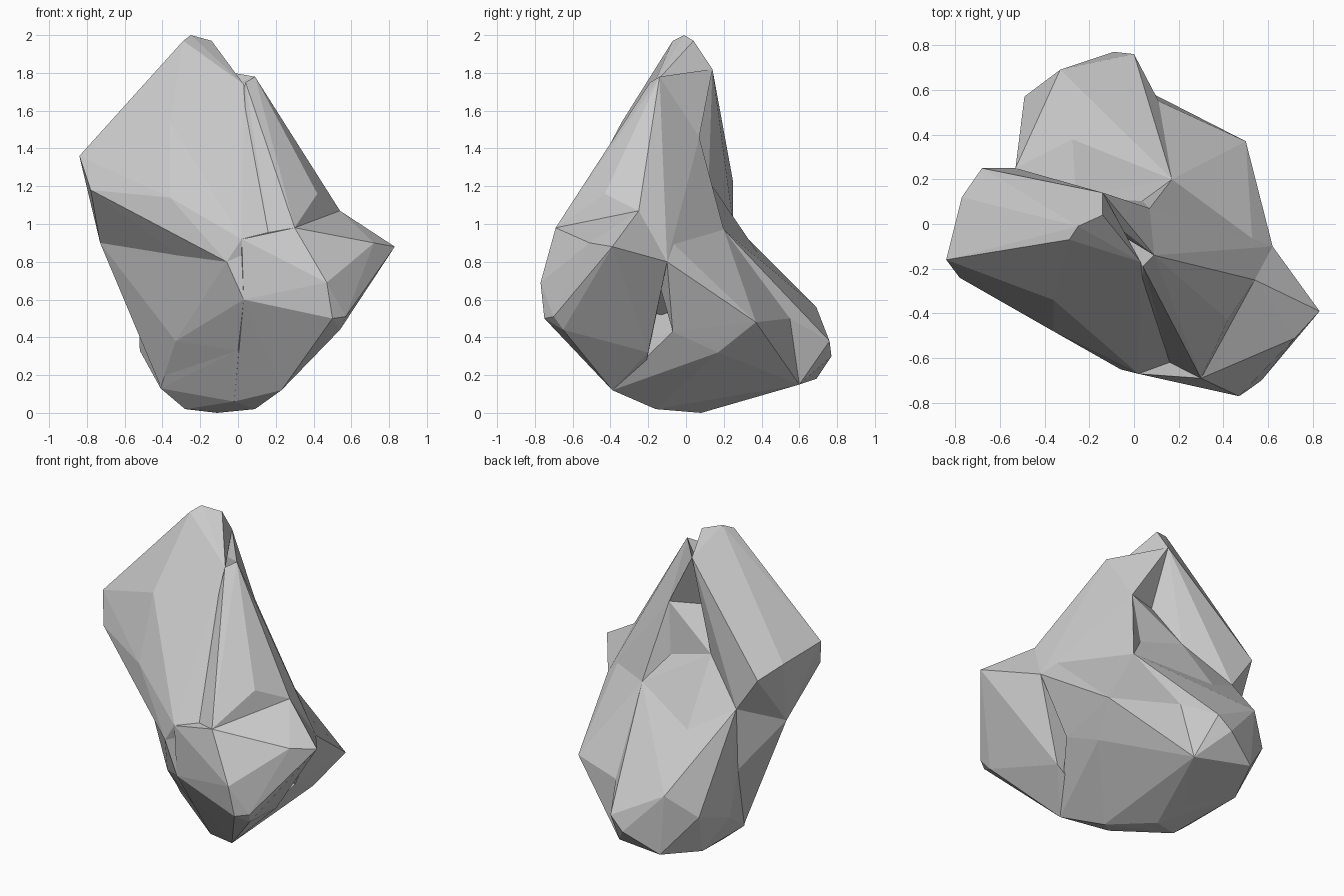
import bpy, bmesh


def chunk(name, corners):
    """A faceted convex block of stone spanned by a few corner points."""
    bm = bmesh.new()
    for c in corners:
        bm.verts.new(c)
    out = bmesh.ops.convex_hull(bm, input=bm.verts)
    loose = {v for v in out["geom_interior"] + out["geom_unused"]
             if isinstance(v, bmesh.types.BMVert)}
    bmesh.ops.delete(bm, geom=list(loose), context='VERTS')
    bmesh.ops.recalc_face_normals(bm, faces=bm.faces)
    mesh = bpy.data.meshes.new(name)
    bm.to_mesh(mesh)
    bm.free()
    ob = bpy.data.objects.new(name, mesh)
    bpy.context.collection.objects.link(ob)
    return ob


# Wide rounded foot
base = chunk("boulder", [
    (-.11, .08, 0), (.09, -.16, .02), (-.28, .02, .02), (-.02, -.25, .06),
    (.23, -.39, .12), (-.41, 0, .13), (.05, .60, .15), (-.41, .42, .13),
    (-.52, .30, .33), (-.52, .22, .60), (.11, .55, .50), (.50, .37, .48),
    (.41, .17, .32), (.17, .20, .97), (.45, -.07, .43), (-.53, .25, 1.0),
    (-.33, -.22, .38), (0, -.45, .33)])

# Lobe bulging out of the foot to the back
back_lobe = chunk("back_lobe", [
    (-.11, .08, .01), (.05, .60, .15), (-.30, .69, .18), (-.41, .42, .13),
    (-.09, .77, .30), (0, .76, .38), (-.33, .69, .56), (-.49, .57, .42),
    (-.52, .30, .33), (-.52, .22, .60), (-.28, .47, .73), (.11, .55, .50),
    (.17, .20, .97), (-.53, .25, 1.0)])

# Tall left crest with the summit and the left shoulder
left_crest = chunk("left_crest", [
    (-.25, -.01, 2), (-.14, .04, 1.97), (-.29, -.07, 1.97), (-.14, .14, 1.82),
    (-.33, .12, 1.68), (-.36, -.34, 1.54), (-.59, -.29, 1.35),
    (-.84, -.16, 1.36), (-.77, .12, 1.30), (-.68, .25, 1.22),
    (-.78, -.24, 1.18), (-.73, .03, .90), (-.53, .25, 1.0), (-.26, .12, 1.23),
    (-.36, -.48, 1.14), (-.06, -.65, .80), (.02, -.67, .92), (.17, -.65, .90),
    (-.20, -.43, .75), (.03, -.17, 1.74)])

# Neck between the left crest and the foot
neck = chunk("neck", [
    (-.73, .03, .90), (-.20, -.43, .75), (-.06, -.65, .80), (.03, -.66, .60),
    (-.33, -.24, .38), (0, -.45, .33), (-.52, .22, .60), (-.53, .25, 1.0),
    (-.41, 0, .14), (.17, -.65, .90), (.10, 0, .70)])

# Lower right crest, split from the summit by a crease
right_crest = chunk("right_crest", [
    (.09, -.14, 1.78), (.04, -.19, 1.75), (.07, .07, 1.46), (.08, .10, 1.13),
    (.17, .20, .97), (.54, -.25, 1.07), (.42, -.43, 1.16), (.30, -.69, .98),
    (.17, -.65, .90), (.03, -.66, .60), (-.20, 0, 1.0), (.62, -.10, .80),
    (.30, 0, .50), (-.2, 0, .5)])

# Bridge between the crests, the hollow under it, and the right-hand shelf
bridge = chunk("bridge", [
    (-.14, .14, 1.82), (.09, -.14, 1.78), (.07, .07, 1.46), (-.14, 0, 1.47),
    (.03, -.10, 1.40), (-.14, .04, 1.70)])
hollow = chunk("hollow", [
    (.07, .07, 1.46), (-.14, 0, 1.47), (.08, .10, 1.13), (-.26, .12, 1.23),
    (-.10, -.30, 1.0)])
saddle = chunk("saddle", [
    (.08, .10, 1.13), (-.26, .12, 1.23), (.17, .20, .97), (-.28, .46, .73),
    (-.53, .25, 1.0), (-.10, -.30, 1.0)])
shelf = chunk("shelf", [
    (.17, .20, .97), (.54, -.25, 1.07), (.62, -.10, .80), (.50, .37, .48),
    (.11, .55, .50), (.45, -.07, .43), (0, 0, .40)])

# Pointed spur at the front right
spur = chunk("spur", [
    (.83, -.39, .88), (.72, -.51, .90), (.54, -.25, 1.07), (.30, -.69, .98),
    (.62, -.10, .80), (.47, -.77, .69), (.57, -.70, .51), (.50, -.75, .50),
    (.54, -.65, .44), (.17, -.65, .90), (.02, -.67, .92), (.03, -.66, .60),
    (.23, -.39, .12), (.41, -.20, .32), (-.02, -.25, .06)])

# Fuse the chunks into one solid rock
parts = [back_lobe, left_crest, neck, right_crest, bridge, hollow, saddle,
         shelf, spur]
for part in parts:
    mod = base.modifiers.new("fuse_" + part.name, 'BOOLEAN')
    mod.operation = 'UNION'
    mod.solver = 'EXACT'
    mod.object = part
graph = bpy.context.evaluated_depsgraph_get()
fused = bpy.data.meshes.new_from_object(base.evaluated_get(graph))
base.modifiers.clear()
base.data = fused
for part in parts:
    bpy.data.objects.remove(part)
